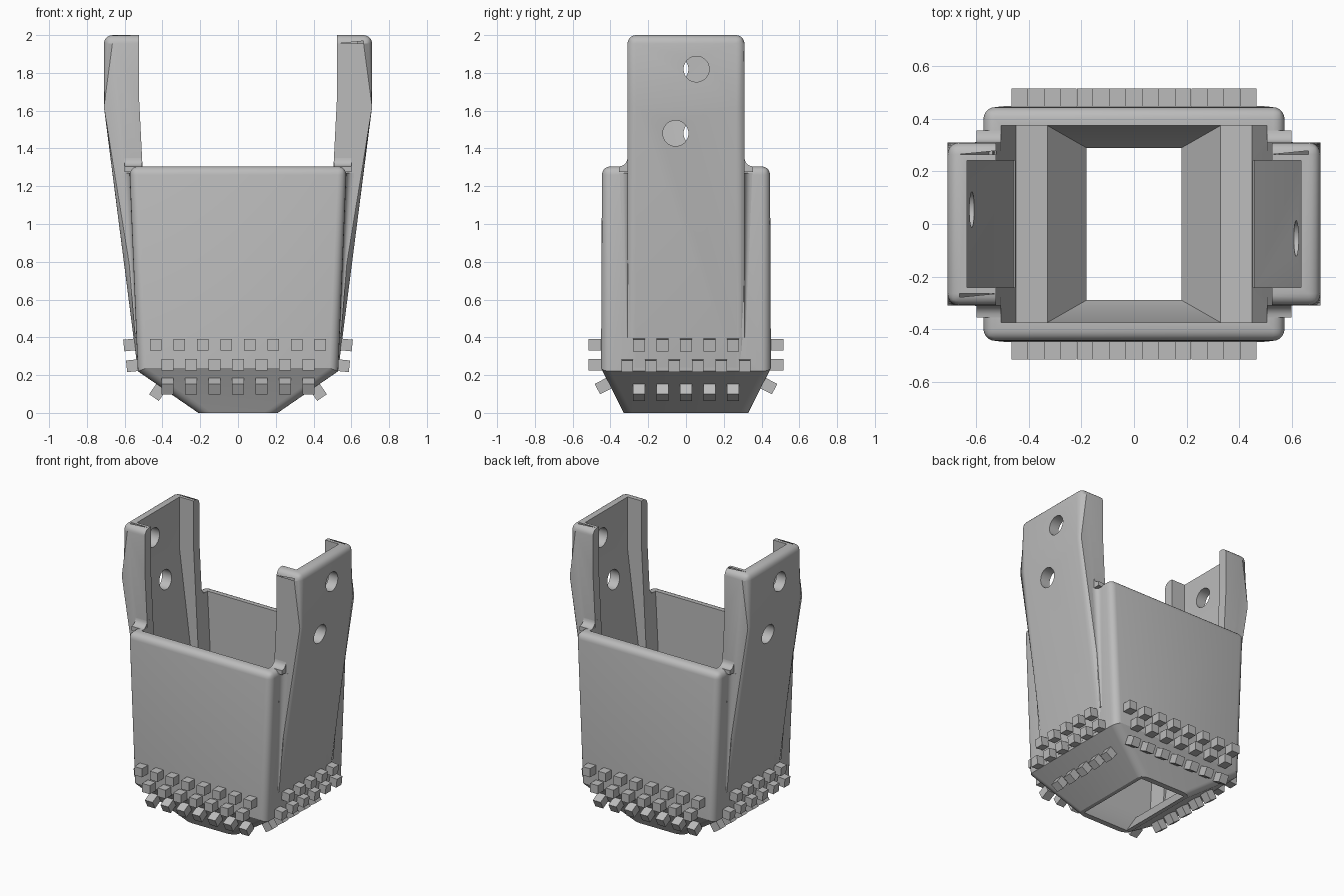
import bpy, bmesh, math
from mathutils import Matrix, Vector

if "Cube" in bpy.data.objects:
    bpy.data.objects.remove(bpy.data.objects["Cube"])

grey = bpy.data.materials.new("plain_grey")
grey.use_nodes = True
GREY = (0.5, 0.5, 0.5, 1)
grey.diffuse_color = GREY
grey.node_tree.nodes["Principled BSDF"].inputs["Base Color"].default_value = GREY


def finish(bm, name):
    bmesh.ops.recalc_face_normals(bm, faces=bm.faces)
    mesh = bpy.data.meshes.new(name)
    bm.to_mesh(mesh)
    bm.free()
    mesh.materials.append(grey)
    ob = bpy.data.objects.new(name, mesh)
    bpy.context.collection.objects.link(ob)
    return ob


def loft(rings):
    """Closed solid through rings with equal point counts."""
    bm = bmesh.new()
    rows = [[bm.verts.new(p) for p in ring] for ring in rings]
    n = len(rows[0])
    for a, b in zip(rows, rows[1:]):
        for i in range(n):
            j = (i + 1) % n
            bm.faces.new((a[i], a[j], b[j], b[i]))
    bm.faces.new(rows[0])
    bm.faces.new(rows[-1])
    return bm


def rect_ring(z, hx, hy):
    return [(hx, hy, z), (-hx, hy, z), (-hx, -hy, z), (hx, -hy, z)]


def extrude_y(profile, half):
    return loft([[(x, y, z) for x, z in profile] for y in (-half, half)])


def round_edges(bm, rule, radius):
    edges = [e for e in bm.edges if rule(*[v.co for v in e.verts])]
    bmesh.ops.bevel(bm, geom=edges, offset=radius, segments=5, profile=0.5, affect='EDGES')


def combine(target, tool, operation):
    mod = target.modifiers.new("cut", 'BOOLEAN')
    mod.operation, mod.solver, mod.object = operation, 'EXACT', tool
    bpy.context.view_layer.objects.active = target
    bpy.ops.object.modifier_apply(modifier=mod.name)
    bpy.data.objects.remove(tool)


def turned(bm, side):
    """Half turn about z for the right-hand copy."""
    if side < 0:
        bm.transform(Matrix.Rotation(math.pi, 4, 'Z'))
    return bm


# Tapered body with rounded rim and corners
KNEE, RIM = 0.22, 1.305
bm = loft([rect_ring(0, 0.21, 0.33), rect_ring(KNEE, 0.53, 0.445), rect_ring(RIM, 0.575, 0.445)])
round_edges(bm, lambda a, b: min(a.z, b.z) > 1 or abs(a.z - b.z) > 0.1, 0.045)
shell = finish(bm, "shell")

# Upright arms on both sides
for side in (1, -1):
    bm = extrude_y([(0.3, 0.24), (0.5326, 0.24), (0.71, 1.62), (0.71, 2), (0.3, 2)], 0.31)
    round_edges(bm, lambda a, b: min(a.x, b.x) > 0.5 and max(a.z, b.z) > 1
                and not (abs(a.y - b.y) > 0.1 and a.z < 1.9)
                or min(a.z, b.z) > 1.9 and abs(a.x - b.x) > 0.1, 0.045)
    combine(shell, finish(turned(bm, side), "arm"), 'UNION')

# Inner cavity, funnel and side channels
bm = loft([rect_ring(-0.02, 0.165, 0.281), rect_ring(0.19, 0.33, 0.375), rect_ring(0.205, 0.45, 0.375),
           rect_ring(1.69, 0.525, 0.375), rect_ring(2.1, 0.525, 0.375)])
combine(shell, finish(bm, "cavity"), 'DIFFERENCE')
for side in (1, -1):
    bm = extrude_y([(0.3, 0.25), (0.459, 0.25), (0.635, 1.62), (0.635, 2.1), (0.3, 2.1)], 0.242)
    combine(shell, finish(turned(bm, side), "channel"), 'DIFFERENCE')

    # Staggered bolt holes
    for y, z in ((0.055, 1.82), (-0.055, 1.48)):
        bm = bmesh.new()
        place = Matrix.Translation((0.68, y, z)) @ Matrix.Rotation(math.pi / 2, 4, 'Y')
        bmesh.ops.create_cone(bm, cap_ends=True, segments=32, radius1=0.068, radius2=0.068,
                              depth=0.3, matrix=place)
        combine(shell, finish(turned(bm, side), "hole"), 'DIFFERENCE')


# Concave fillets where the arms leave the body
def fillet_ring(corner, u, v, r):
    ring = [corner - 0.03 * (u + v), corner + r * u - 0.03 * v]
    for i in range(7):
        t = math.pi / 2 * i / 6
        ring.append(corner + r * (1 - math.sin(t)) * u + r * (1 - math.cos(t)) * v)
    return ring + [corner + r * v - 0.03 * u]


X, Y, Z = Vector((1, 0, 0)), Vector((0, 1, 0)), Vector((0, 0, 1))
fillets = []
for sx in (1, -1):
    for sy in (1, -1):
        rings = []
        for z in (0.4, 0.7, 1.0, 1.27):
            bx = 0.53 + (z - KNEE) * 0.0417
            gap = (z - KNEE) * 0.087
            rings.append(fillet_ring(Vector((sx * bx, sy * 0.31, z)), sx * X, sy * Y, gap * 0.45))
        fillets.append(finish(loft(rings), "side_fillet"))
        rings = [fillet_ring(Vector((sx * x, sy * 0.31, RIM)), sy * Y, Z, 0.045) for x in (0.507, 0.56, 0.6)]
        fillets.append(finish(loft(rings), "rim_fillet"))


# Rows of square studs
def stud_row(name, count, spot, normal, along):
    bm = bmesh.new()
    n = normal.normalized()
    up = n.cross(along)
    frame = Matrix((along, n, up)).transposed().to_4x4()
    for i in range(count):
        centre = spot + along * (i - (count - 1) / 2) * 0.1245
        bmesh.ops.create_cube(bm, size=1, matrix=Matrix.Translation(centre) @ frame
                              @ Matrix.Diagonal((0.062, 0.07, 0.062, 1)))
    finish(bm, name)


for s, word in ((-1, "front"), (1, "back")):
    for n, y, z, tilt in ((8, 0.48, 0.36, 0), (7, 0.48, 0.255, 0), (7, 0.438, 0.142, -0.52)):
        stud_row(word + "_studs", n, Vector((0, s * y, z)), Vector((0, s, tilt)), X)
for s, word in ((-1, "right"), (1, "left")):
    for n, x, z, tilt in ((5, 0.57, 0.36, -0.1), (6, 0.555, 0.25, -0.1), (5, 0.425, 0.11, -1.45)):
        stud_row(word + "_studs", n, Vector((s * x, 0, z)), Vector((s, 0, tilt)), Y)

# Smooth the rounded parts, keep hard edges
bpy.ops.object.select_all(action='DESELECT')
for ob in [shell] + fillets:
    ob.select_set(True)
bpy.context.view_layer.objects.active = shell
bpy.ops.object.shade_smooth_by_angle(angle=math.radians(25))
